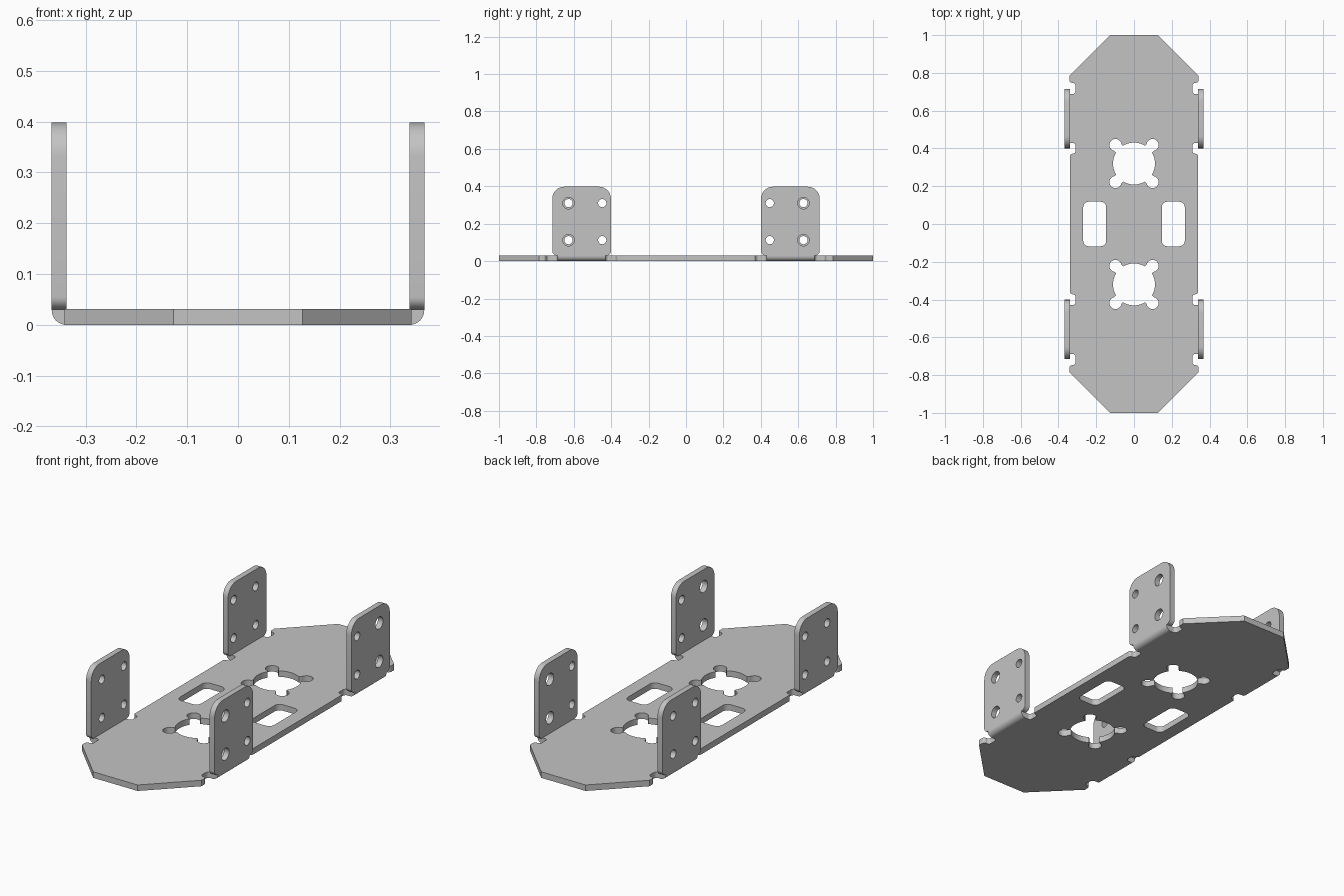
import bpy, bmesh
from math import sin, cos, asin, pi, radians
from mathutils import Matrix, Vector

cube = bpy.data.objects.get("Cube")
if cube:
    bpy.data.objects.remove(cube, do_unlink=True)

steel = bpy.data.materials.new("grey_steel")
steel.use_nodes = True
grey = (0.55, 0.55, 0.55, 1)
steel.diffuse_color = grey
steel.node_tree.nodes["Principled BSDF"].inputs["Base Color"].default_value = grey

THICK = 0.031            # base sheet
INNER, OUTER = 0.338, 0.367   # faces of the upright tabs
FLAT = Matrix.Identity(4)
SIDE = Matrix(((0, 0, 1, 0), (1, 0, 0, 0), (0, 1, 0, 0), (0, 0, 0, 1)))   # (y, z) profile along x
FRONT = Matrix(((1, 0, 0, 0), (0, 0, -1, 0), (0, 1, 0, 0), (0, 0, 0, 1)))  # (x, z) profile along -y


def arc(cx, cy, r, a0, a1, n):
    return [(cx + r * cos(a0 + (a1 - a0) * i / n), cy + r * sin(a0 + (a1 - a0) * i / n))
            for i in range(n + 1)]


def circle(cx, cy, r, n=32):
    return arc(cx, cy, r, 0, 2 * pi, n)[:-1]


def rounded(corners, n=8):
    """Polygon from (x, y, radius) corners with filleted vertices."""
    out = []
    for i, (x, y, r) in enumerate(corners):
        p = Vector((x, y))
        if not r:
            out.append((x, y))
            continue
        a = (Vector(corners[i - 1][:2]) - p).normalized()
        b = (Vector(corners[(i + 1) % len(corners)][:2]) - p).normalized()
        half = a.angle(b) / 2
        centre = p + (a + b).normalized() * (r / sin(half))
        start = p + a * (r / (sin(half) / cos(half))) - centre
        end = p + b * (r / (sin(half) / cos(half))) - centre
        turn = start.angle_signed(end)
        for k in range(n + 1):
            v = Matrix.Rotation(-turn * k / n, 2) @ start
            out.append(tuple(centre + v))
    return out


def sheet(name, loops, lo, hi, frame):
    """Filled outline with holes, extruded from lo to hi along the frame's third axis."""
    curve = bpy.data.curves.new(name, "CURVE")
    curve.dimensions = "2D"
    curve.fill_mode = "BOTH"
    curve.extrude = (hi - lo) / 2
    for loop in loops:
        spline = curve.splines.new("POLY")
        spline.points.add(len(loop) - 1)
        for point, (x, y) in zip(spline.points, loop):
            point.co = (x, y, 0, 1)
        spline.use_cyclic_u = True
    temp = bpy.data.objects.new(name + "_outline", curve)
    bpy.context.collection.objects.link(temp)
    mesh = bpy.data.meshes.new_from_object(temp)
    bpy.data.objects.remove(temp, do_unlink=True)
    mesh.transform(frame @ Matrix.Translation((0, 0, (lo + hi) / 2)))
    bm = bmesh.new()
    bm.from_mesh(mesh)
    bmesh.ops.remove_doubles(bm, verts=bm.verts, dist=1e-5)
    bmesh.ops.recalc_face_normals(bm, faces=bm.faces)
    bm.to_mesh(mesh)
    bm.free()
    mesh.name = name
    mesh.materials.clear()
    mesh.materials.append(steel)
    obj = bpy.data.objects.new(name, mesh)
    bpy.context.collection.objects.link(obj)
    bpy.ops.object.select_all(action="DESELECT")
    obj.select_set(True)
    bpy.context.view_layer.objects.active = obj
    bpy.ops.object.shade_smooth_by_angle(angle=radians(35))


def motor_cutout(cy):
    """Round opening with four keyhole lobes on the diagonals."""
    r, lobe, dist, half = 0.111, 0.032, 0.139, 0.026
    gap, open_angle = asin(half / r), pi - asin(half / lobe)
    pts = []
    for k in range(4):
        a = pi / 4 + k * pi / 2
        pts += arc(dist * cos(a), cy + dist * sin(a), lobe, a - open_angle, a + open_angle, 16)
        pts += arc(0, cy, r, a + gap, a + pi / 2 - gap, 12)
    return pts


# Base plate: one quarter of the edge with its relief notches, then mirrored
quarter = [(0.338, 0.372, 0.012), (0.309, 0.372, 0.016), (0.309, 0.43, 0.016), (INNER, 0.43, 0),
           (INNER, 0.688, 0), (0.309, 0.688, 0.016), (0.309, 0.747, 0.016), (0.342, 0.747, 0.016),
           (0.342, 0.785, 0), (0.127, 1.0, 0)]
back = quarter + [(-x, y, r) for x, y, r in reversed(quarter)]
outline = back + [(-x, -y, r) for x, y, r in back]
holes = [motor_cutout(s * 0.32) for s in (1, -1)]
for s in (1, -1):
    x, w, h = s * 0.208, 0.061, 0.118
    holes.append(rounded([(x - w, -h, 0.03), (x + w, -h, 0.03), (x + w, h, 0.03), (x - w, h, 0.03)]))
sheet("base_plate", [rounded(outline)] + holes, 0, THICK, FLAT)

# Upright tabs with their bends; the left ones have wider outer holes
tab = [(0.43, 0.03, 0), (0.688, 0.03, 0), (0.715, 0.03, 0.025), (0.715, 0.398, 0.065),
       (0.401, 0.398, 0.065), (0.401, 0.03, 0.025)]
radius = OUTER - INNER
for sx, side in ((1, "left"), (-1, "right")):
    for sy, end in ((1, "back"), (-1, "front")):
        loops = [rounded([(sy * y, z, r) for y, z, r in tab])]
        for z in (0.112, 0.31):
            loops.append(circle(sy * 0.448, z, 0.022))
            loops.append(circle(sy * 0.628, z, 0.031 if sx > 0 else 0.022))
        lo, hi = sorted((sx * INNER, sx * OUTER))
        sheet(f"{end}_{side}_tab", loops, lo, hi, SIDE)
        bend = [(sx * INNER, 0, 0), (sx * OUTER, 0, radius - 0.0005),
                (sx * OUTER, 0.03, 0), (sx * INNER, 0.03, 0)]
        lo, hi = sorted((-sy * 0.43, -sy * 0.688))
        sheet(f"{end}_{side}_bend", [rounded(bend)], lo, hi, FRONT)
